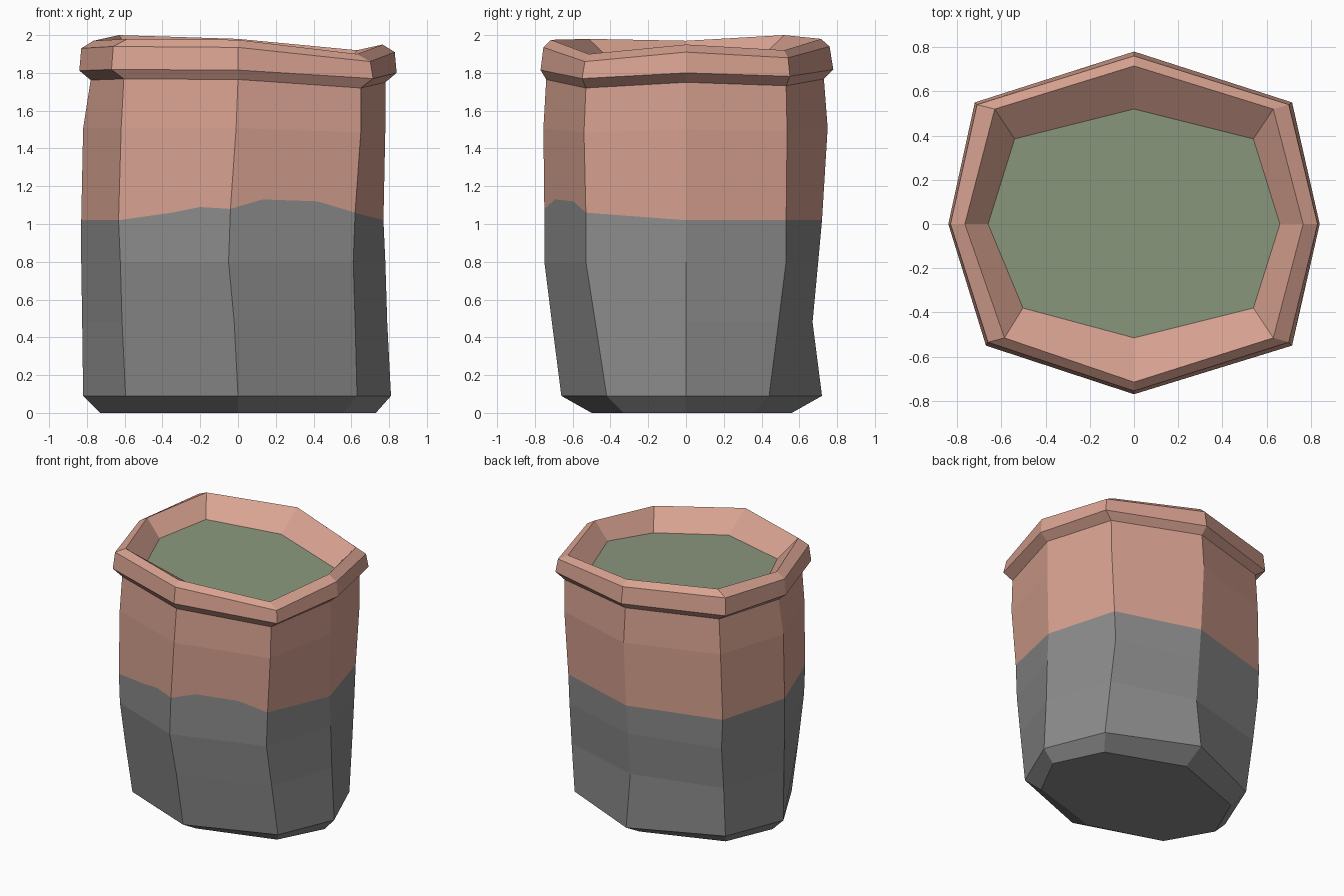
import bpy

if "Cube" in bpy.data.objects:
    bpy.data.objects.remove(bpy.data.objects["Cube"])

# colours (linear)
def mat(name, rgb):
    m = bpy.data.materials.new(name)
    m.diffuse_color = (*rgb, 1)
    m.use_nodes = True
    m.node_tree.nodes["Principled BSDF"].inputs["Base Color"].default_value = m.diffuse_color
    return m

CORAL = mat("coral clay", (0.68, 0.36, 0.28))
GREY = mat("grey base", (0.26, 0.26, 0.26))
GREEN = mat("moss green", (0.255, 0.315, 0.205))

# uneven top heights: right, back right, back, back left, left, front left, front, front right
TOP = [1.95, 1.92, 1.98, 2.0, 1.97, 1.98, 1.975, 1.90]


def ring(l, r, dl, dr, f, b, df, db, z, tilt=0.0, fx=0.0):
    """Octagon: side reaches, diagonal corner reaches, height, rim tilt, front corner shift."""
    pts = [(r, 0), (dr, db), (0, b), (-dl, db), (-l, 0), (-dl * 0.93, -df), (fx, -f), (dr, -df)]
    return [(x, y, z + tilt * (t - 1.95)) for (x, y), t in zip(pts, TOP)]


def build(name, rings, material, cap_first=False, cap_last=False, extra=None, extra_ring=-1):
    """Loft octagon rings; extra points may sit on the edges of one ring."""
    extra = extra or {}
    verts = [p for rg in rings for p in rg]
    faces = []
    mid = {}
    for s, pts in extra.items():
        mid[s] = list(range(len(verts), len(verts) + len(pts)))
        a, c = rings[extra_ring][s], rings[extra_ring][(s + 1) % 8]
        for x, z in pts:
            t = (x - a[0]) / (c[0] - a[0])
            verts.append((x, a[1] + t * (c[1] - a[1]), z))
    for k in range(len(rings) - 1):
        for s in range(8):
            n = (s + 1) % 8
            lo = mid.get(s, []) if k == extra_ring % len(rings) else []
            hi = mid.get(s, []) if k + 1 == extra_ring % len(rings) else []
            faces.append([k * 8 + s] + lo + [k * 8 + n, k * 8 + 8 + n] + hi[::-1] + [k * 8 + 8 + s])
    if cap_first:
        faces.append(list(range(7, -1, -1)))
    if cap_last:
        faces.append([(len(rings) - 1) * 8 + i for i in range(8)])
    me = bpy.data.meshes.new(name)
    me.from_pydata(verts, [], faces)
    me.materials.append(material)
    ob = bpy.data.objects.new(name, me)
    bpy.context.collection.objects.link(ob)
    return ob


# wavy colour border, shared by both halves of the body
border = ring(.83, .77, .68, .62, .75, .72, .53, .53, 1.02, fx=-.04)
border[6] = (*border[6][:2], 1.08)
border[7] = (*border[7][:2], 1.06)
wave = {5: [(-.35, 1.06), (-.2, 1.09)], 6: [(.13, 1.13), (.42, 1.12)]}

# grey lower body
build("lower_body", [
    ring(.73, .73, .58, .56, .50, .56, .33, .35, 0),
    ring(.82, .81, .64, .63, .66, .72, .42, .44, .09),
    ring(.825, .79, .66, .62, .71, .67, .48, .49, .48, fx=-.02),
    ring(.83, .78, .67, .61, .75, .70, .53, .53, .80, fx=-.05),
    border], GREY, cap_first=True, extra=wave, extra_ring=4)

# coral upper body
neck = ring(.78, .78, .65, .65, .74, .73, .53, .53, 1.75, .6)
build("upper_body", [
    border,
    ring(.82, .78, .665, .65, .755, .75, .54, .535, 1.5, .3, -.01),
    neck], CORAL, extra=wave, extra_ring=0)

# flared rim with sloping inner wall
inner = ring(.66, .66, .54, .54, .515, .52, .38, .385, 1.82, 1)
build("rim", [
    neck,
    ring(.84, .84, .72, .715, .77, .78, .55, .55, 1.80, .6),
    ring(.83, .83, .71, .70, .755, .76, .535, .54, 1.91, 1),
    ring(.765, .765, .63, .63, .715, .715, .515, .52, 1.95, 1),
    inner], CORAL)

# green filling
build("filling", [inner], GREEN, cap_last=True)
